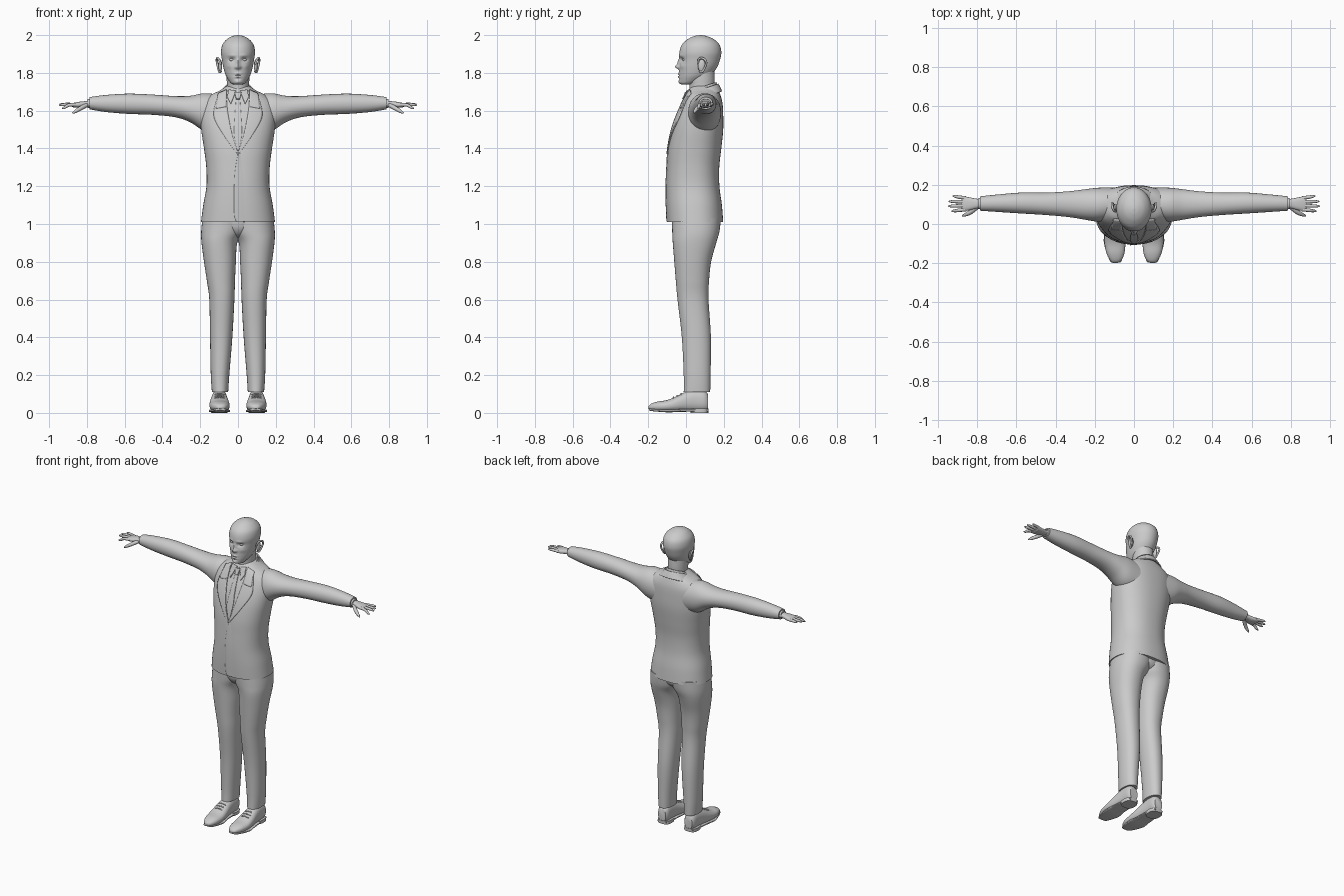
import bpy, bmesh, math
from mathutils import Vector
from mathutils.bvhtree import BVHTree

if "Cube" in bpy.data.objects:
    bpy.data.objects.remove(bpy.data.objects["Cube"])

GREY = (0.6, 0.6, 0.6, 1)
mat = bpy.data.materials.new("plain grey")
mat.use_nodes = True
mat.diffuse_color = GREY
mat.node_tree.nodes["Principled BSDF"].inputs["Base Color"].default_value = GREY


def finish(obj, mirror=False, thickness=0):
    obj.data.materials.clear()
    obj.data.materials.append(mat)
    bpy.ops.object.select_all(action='DESELECT')
    obj.select_set(True)
    bpy.context.view_layer.objects.active = obj
    if obj.type == 'CURVE':
        bpy.ops.object.convert(target='MESH')
        obj = bpy.context.object
    bpy.ops.object.shade_smooth_by_angle(angle=math.radians(50))
    if thickness:
        mod = obj.modifiers.new("thickness", 'SOLIDIFY')
        mod.thickness, mod.offset = thickness, 0
    if mirror:
        obj.modifiers.new("mirror", 'MIRROR')
    return obj


def from_bmesh(name, bm, **options):
    bmesh.ops.recalc_face_normals(bm, faces=bm.faces)
    mesh = bpy.data.meshes.new(name)
    bm.to_mesh(mesh)
    obj = bpy.data.objects.new(name, mesh)
    bpy.context.collection.objects.link(obj)
    return finish(obj, **options)


def smooth_rows(rows, steps):
    """Catmull-Rom interpolation between the given rows."""
    last = len(rows) - 1
    for i in range(last):
        p, q, r, s = (rows[min(max(k, 0), last)] for k in range(i - 1, i + 3))
        for j in range(steps):
            t = j / steps
            yield [b + t / 2 * (c - a + t * (2*a - 5*b + 4*c - d + t * (3*(b - c) + d - a)))
                   for a, b, c, d in zip(p, q, r, s)]
    yield rows[-1]


def loft(rows, axis='z', sides=40, steps=5, power=2, caps=True):
    """Rows hold a position on the axis, then two low/high extents."""
    bm = bmesh.new()
    rings = []
    for t, a0, a1, b0, b1 in smooth_rows(rows, steps):
        ring = []
        for k in range(sides):
            ang = math.tau * k / sides
            u, v = (math.copysign(abs(w) ** (2 / power), w) for w in (math.cos(ang), math.sin(ang)))
            a, b = (a0 + a1 + (a1 - a0) * u) / 2, (b0 + b1 + (b1 - b0) * v) / 2
            ring.append(bm.verts.new({'z': (a, b, t), 'x': (t, a, b), 'y': (a, t, b)}[axis]))
        rings.append(ring)
    for low, high in zip(rings, rings[1:]):
        for k in range(sides):
            n = (k + 1) % sides
            bm.faces.new((low[k], low[n], high[n], high[k]))
    if caps:
        bm.faces.new(rings[0])
        bm.faces.new(rings[-1])
    return bm


def centred(rows):
    return [(z, -w, w, front, back) for z, w, front, back in rows]


def tube(name, paths, radius, mirror=True):
    """Rounded strands; each path point is x, y, z and relative radius."""
    curve = bpy.data.curves.new(name, 'CURVE')
    curve.dimensions = '3D'
    curve.bevel_depth, curve.bevel_resolution = radius, 3
    curve.use_fill_caps = True
    for path in paths:
        spline = curve.splines.new('NURBS')
        spline.points.add(len(path) - 1)
        spline.use_endpoint_u, spline.order_u = True, 3
        for point, (x, y, z, r) in zip(spline.points, path):
            point.co, point.radius = (x, y, z, 1), r
    obj = bpy.data.objects.new(name, curve)
    bpy.context.collection.objects.link(obj)
    return finish(obj, mirror=mirror)


def ball(name, centre, size, mirror=True):
    bm = bmesh.new()
    bmesh.ops.create_uvsphere(bm, u_segments=24, v_segments=14, radius=1)
    for v in bm.verts:
        v.co = Vector(centre) + v.co * Vector(size)
    return from_bmesh(name, bm, mirror=mirror)


# Jacket body
body = loft(centred([
    (1.01, .196, -.1, .197), (1.1, .184, -.104, .19), (1.2, .167, -.105, .177),
    (1.3, .168, -.101, .176), (1.4, .18, -.094, .187), (1.5, .195, -.075, .197),
    (1.58, .2, -.048, .197), (1.64, .19, -.02, .193), (1.68, .15, 0, .183),
    (1.705, .1, .01, .172), (1.73, .06, .03, .155)]), sides=64, steps=6, power=2.3)
surface = BVHTree.FromBMesh(body)
from_bmesh("jacket_body", body)


def panel(name, edge_a, edge_b, lift=.002, lift_b=None, mirror=False, thickness=.007, across=8, steps=8):
    """Cloth strip between two x, z edges, laid on the jacket front."""
    lift_b = lift if lift_b is None else lift_b
    bm = bmesh.new()
    grid = []
    for p, q in zip(smooth_rows(edge_a, steps), smooth_rows(edge_b, steps)):
        line = []
        for k in range(across + 1):
            f = k / across
            x, z = (a + (b - a) * f for a, b in zip(p, q))
            hit = surface.ray_cast(Vector((x, -1, z)), Vector((0, 1, 0)))[0]
            line.append(bm.verts.new((x, hit.y - lift - (lift_b - lift) * f, z)))
        grid.append(line)
    for up, down in zip(grid, grid[1:]):
        for k in range(across):
            bm.faces.new((up[k], up[k + 1], down[k + 1], down[k]))
    return from_bmesh(name, bm, mirror=mirror, thickness=thickness)


# Lapels, front overlap, tie and shirt collar
panel("lapel", [(.062, 1.7), (.055, 1.6), (.03, 1.47), (-.002, 1.37)],
      [(.1, 1.69), (.128, 1.575), (.075, 1.47), (.004, 1.37)], lift=.003, mirror=True)
panel("lapel_collar", [(.06, 1.71), (.064, 1.62)], [(.105, 1.69), (.115, 1.61)], lift=.005, mirror=True)
panel("front_overlap", [(0, 1.375), (-.018, 1.25), (-.02, 1.06), (-.008, 1.012)],
      [(.02, 1.375), (.06, 1.25), (.07, 1.06), (.07, 1.012)], lift=.001, lift_b=-.006, thickness=.006)
panel("tie_blade", [(-.01, 1.67), (-.017, 1.56), (-.02, 1.48), (-.006, 1.39)],
      [(.01, 1.67), (.017, 1.56), (.02, 1.48), (.006, 1.39)], lift=.001, thickness=.006)
panel("tie_knot", [(-.018, 1.698), (-.01, 1.66)], [(.018, 1.698), (.01, 1.66)], lift=.006, thickness=.012)
panel("shirt_collar_point", [(.01, 1.705), (.038, 1.635)], [(.05, 1.71), (.056, 1.67)],
      lift=.004, mirror=True)


def collar(name, rows, tilt, gap):
    """Neck band, lower at the front, open across the gap."""
    bm = loft(centred(rows), sides=64, caps=False)
    for v in bm.verts:
        v.co.z += tilt * (v.co.y - .085)
    front = [f for f in bm.faces if f.calc_center_median().y < .05
             and abs(f.calc_center_median().x) < gap]
    bmesh.ops.delete(bm, geom=front, context='FACES')
    from_bmesh(name, bm, thickness=.008)


collar("shirt_collar", [(1.69, .075, .005, .165), (1.725, .063, .014, .157)], .35, .008)
collar("jacket_collar", [(1.665, .115, -.005, .188), (1.69, .09, 0, .178), (1.712, .076, .005, .168)], .35, .06)

# Sleeves and shirt cuffs
from_bmesh("sleeve", loft([
    (.1, .02, .185, 1.48, 1.685), (.18, .012, .185, 1.493, 1.692), (.25, .022, .177, 1.537, 1.679),
    (.33, .035, .167, 1.565, 1.677), (.45, .046, .16, 1.578, 1.685), (.58, .054, .16, 1.583, 1.69),
    (.7, .062, .15, 1.593, 1.683), (.785, .068, .141, 1.607, 1.672)], axis='x', power=2.1), mirror=True)
from_bmesh("shirt_cuff", loft([(.76, .074, .134, 1.612, 1.664), (.796, .077, .131, 1.615, 1.661)],
                              axis='x', power=2.2), mirror=True)

# Hands
from_bmesh("palm", loft([
    (.78, .083, .126, 1.62, 1.654), (.81, .078, .13, 1.62, 1.65), (.84, .07, .136, 1.616, 1.647),
    (.868, .067, .14, 1.617, 1.642), (.88, .072, .137, 1.622, 1.638)], axis='x', power=2.4), mirror=True)
fingers = []
for base, tip, reach, drop in [(.074, .066, .932, 1.612), (.094, .091, .948, 1.63),
                               (.113, .115, .945, 1.634), (.132, .142, .925, 1.634)]:
    mid = (base + tip) / 2
    fingers.append([(.855, base, 1.631, 1), (.895, mid, 1.634, 1), (reach - .01, tip, drop, .8),
                    (reach, tip, drop, .3)])
fingers.append([(.8, .087, 1.63, 1.2), (.83, .06, 1.615, 1.35), (.867, .044, 1.592, .9),
                (.876, .042, 1.587, .35)])
tube("fingers", fingers, .0092)

# Trousers
from_bmesh("trouser_leg", loft([
    (.11, .052, .138, -.012, .128), (.2, .046, .144, -.012, .13), (.4, .03, .148, -.022, .132),
    (.6, .019, .152, -.045, .119), (.7, .016, .165, -.054, .122), (.8, .011, .18, -.062, .133),
    (.9, .004, .193, -.07, .16), (.96, -.03, .195, -.073, .177), (1.03, -.05, .188, -.075, .185)],
    power=2.2), mirror=True)
from_bmesh("trouser_seat", loft(centred([
    (.925, .03, -.01, .09), (.945, .07, -.045, .125), (.98, .12, -.068, .168), (1.03, .16, -.075, .18)])))

# Shoes with soles, heels and laces
from_bmesh("shoe", loft([
    (-.199, .083, .107, .023, .034), (-.185, .064, .122, .014, .048), (-.15, .049, .14, .008, .06),
    (-.1, .044, .15, .006, .068), (-.05, .047, .15, .006, .088), (0, .054, .144, .007, .112),
    (.05, .058, .139, .007, .125), (.095, .06, .136, .008, .12), (.116, .07, .126, .014, .1)],
    axis='y', power=2.3), mirror=True)
from_bmesh("sole", loft([
    (-.197, .08, .11, .017, .026), (-.185, .062, .125, .01, .022), (-.1, .042, .153, .003, .018),
    (-.04, .05, .15, .005, .02), (.05, .055, .142, .007, .02), (.118, .067, .13, .007, .02)],
    axis='y', power=4), mirror=True)
from_bmesh("heel", loft([(0, .055, .142, .025, .118), (.022, .054, .143, .02, .119)],
                        power=2.8), mirror=True)
tube("laces", [[(.073, y, z - .007, 1), (.098, y - .004, z + .006, 1), (.124, y, z - .007, 1)]
               for y, z in [(-.065, .084), (-.045, .092), (-.025, .102)]], .0035)

# Neck
from_bmesh("neck", loft(centred([
    (1.66, .07, .01, .16), (1.72, .059, .018, .152), (1.77, .06, .015, .152), (1.82, .06, .02, .15)])))

# Head with a modelled face
head = loft(centred([
    (1.738, .02, -.02, .03), (1.745, .036, -.033, .055), (1.765, .052, -.037, .1),
    (1.79, .066, -.037, .135), (1.83, .078, -.036, .165), (1.87, .085, -.034, .18),
    (1.91, .09, -.035, .187), (1.95, .082, -.021, .177), (1.98, .057, .012, .145),
    (1.995, .028, .045, .108), (2, .004, .073, .082)]), sides=96, steps=8)
bumps = [  # x, z, width, height, push
    (0, 1.832, .012, .011, .02), (0, 1.855, .009, .022, .01), (.013, 1.829, .006, .006, .006),
    (.033, 1.87, .016, .01, -.013), (.03, 1.892, .022, .007, .004), (.045, 1.835, .016, .013, .004),
    (0, 1.795, .017, .005, .006), (0, 1.78, .015, .005, .006), (0, 1.787, .02, .002, -.003),
    (0, 1.768, .015, .004, -.003), (0, 1.752, .017, .009, .005)]
for v in head.verts:
    if v.co.y < .06:
        x, z = abs(v.co.x), v.co.z
        v.co.y -= sum(push * math.exp(-((x - bx) / w) ** 2 - ((z - bz) / h) ** 2)
                      for bx, bz, w, h, push in bumps)
from_bmesh("head", head)
ball("eye", (.033, -.007, 1.87), (.014, .013, .009))

# Ears with a raised rim
ball("ear", (.094, .083, 1.838), (.01, .02, .034))
tube("ear_rim", [[(.09, .066, 1.845, 1), (.1, .062, 1.872, 1), (.111, .085, 1.882, 1.1),
                  (.113, .111, 1.862, 1.1), (.105, .1, 1.825, 1), (.097, .082, 1.798, 1.2),
                  (.09, .072, 1.81, 1)]], .0055)
